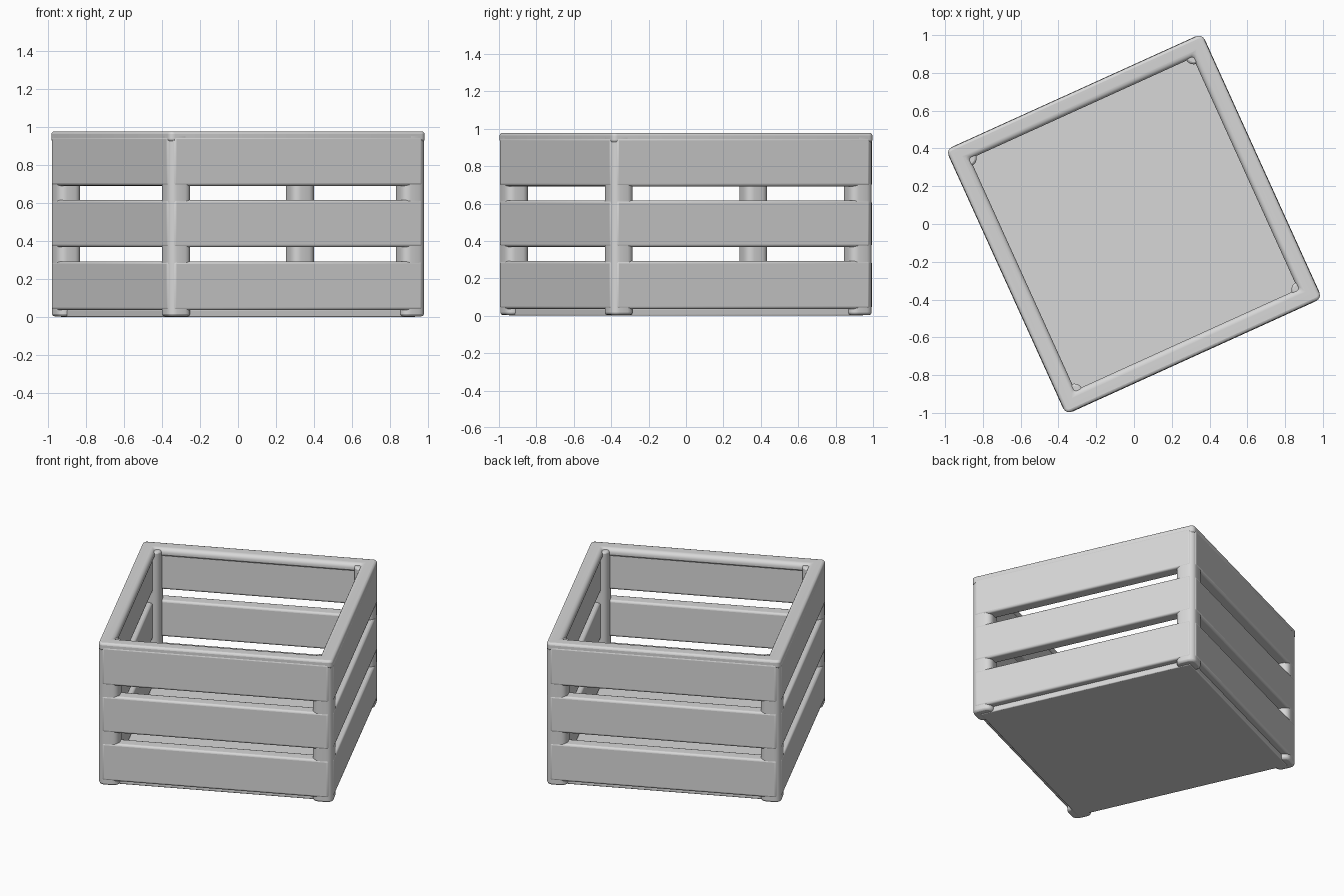
import bpy, bmesh, math
from mathutils import Matrix

cube = bpy.data.objects.get("Cube")
if cube:
    bpy.data.objects.remove(cube, do_unlink=True)

GREY = (0.68, 0.68, 0.68, 1)
mat = bpy.data.materials.new("light_grey")
mat.use_nodes = True
mat.diffuse_color = GREY
mat.node_tree.nodes["Principled BSDF"].inputs["Base Color"].default_value = GREY

TURN = Matrix.Rotation(math.radians(24.4), 4, "Z")
HX, HY, TOP = 0.745, 0.77, 0.978    # outer half sizes and height
SLAT_T = 0.085
SLATS = [(0.036, 0.293), (0.368, 0.617), (0.692, 0.952)]


def finish(name, bm, bevel, segments=3):
    mesh = bpy.data.meshes.new(name)
    bmesh.ops.recalc_face_normals(bm, faces=bm.faces)
    bm.to_mesh(mesh)
    bm.free()
    mesh.materials.append(mat)
    ob = bpy.data.objects.new(name, mesh)
    bpy.context.collection.objects.link(ob)
    ob.matrix_world = TURN
    mod = ob.modifiers.new("rounding", "BEVEL")
    mod.width, mod.segments = bevel, segments
    mod.limit_method = "ANGLE"
    bpy.ops.object.select_all(action="DESELECT")
    ob.select_set(True)
    bpy.context.view_layer.objects.active = ob
    bpy.ops.object.shade_smooth_by_angle(angle=math.radians(35))


def box(name, centre, size, bevel):
    bm = bmesh.new()
    bmesh.ops.create_cube(bm, size=1, matrix=Matrix.Translation(centre) @ Matrix.Diagonal((*size, 1)))
    finish(name, bm, bevel)


def round_edges(bm, edges, offset):
    bmesh.ops.bevel(bm, geom=edges, offset=offset, segments=5, profile=0.5, affect="EDGES")


# corner posts, rounded square in section
def post(name, cx, cy):
    bm = bmesh.new()
    w, low, high = 0.132, 0.004, TOP - 0.012
    bmesh.ops.create_cube(bm, size=1, matrix=Matrix.Translation((cx, cy, (low + high) / 2))
                          @ Matrix.Diagonal((w, w, high - low, 1)))
    upright = [e for e in bm.edges if abs(e.verts[0].co.z - e.verts[1].co.z) > 0.5]
    round_edges(bm, upright, 0.042)
    finish(name, bm, 0.012, 2)


for sy, depth in ((-1, "front"), (1, "back")):
    for sx, side in ((-1, "right"), (1, "left")):
        post(f"{depth}_{side}_post", sx * (HX - 0.068), sy * (HY - 0.068))

# three slats on each wall
for i, (low, high) in enumerate(SLATS):
    z, h = (low + high) / 2, high - low
    for s, a, b in ((-1, "front", "right"), (1, "back", "left")):
        box(f"{a}_slat_{i + 1}", (0, s * (HY - SLAT_T / 2), z), (2 * HX - 0.05, SLAT_T, h), 0.014)
        box(f"{b}_slat_{i + 1}", (s * (HX - SLAT_T / 2), 0, z), (SLAT_T, 2 * HY - 0.05, h), 0.014)

# top rim, a frame with rounded corners and a softer inner edge
bm = bmesh.new()
rings = []
for inset, z in ((0.002, 0.925), (0.002, TOP), (0.097, TOP), (0.097, 0.925)):
    x, y = HX - inset, HY - inset
    rings.append([bm.verts.new((px, py, z)) for px, py in ((x, y), (-x, y), (-x, -y), (x, -y))])
for r in range(4):
    a, b = rings[r], rings[(r + 1) % 4]
    for k in range(4):
        n = (k + 1) % 4
        bm.faces.new((a[k], a[n], b[n], b[k]))
inner = [e for e in bm.edges if all(v in rings[2] for v in e.verts)]
outer = [e for e in bm.edges if e.verts[0] in rings[0] + rings[1]
         and abs(e.verts[0].co.z - e.verts[1].co.z) > 0.01]
round_edges(bm, inner, 0.03)
round_edges(bm, outer, 0.03)
finish("top_rim", bm, 0.014)

# floor panel, level with the feet
box("floor", (0, 0, 0.02), (2 * HX - 0.09, 2 * HY - 0.09, 0.04), 0.006)
